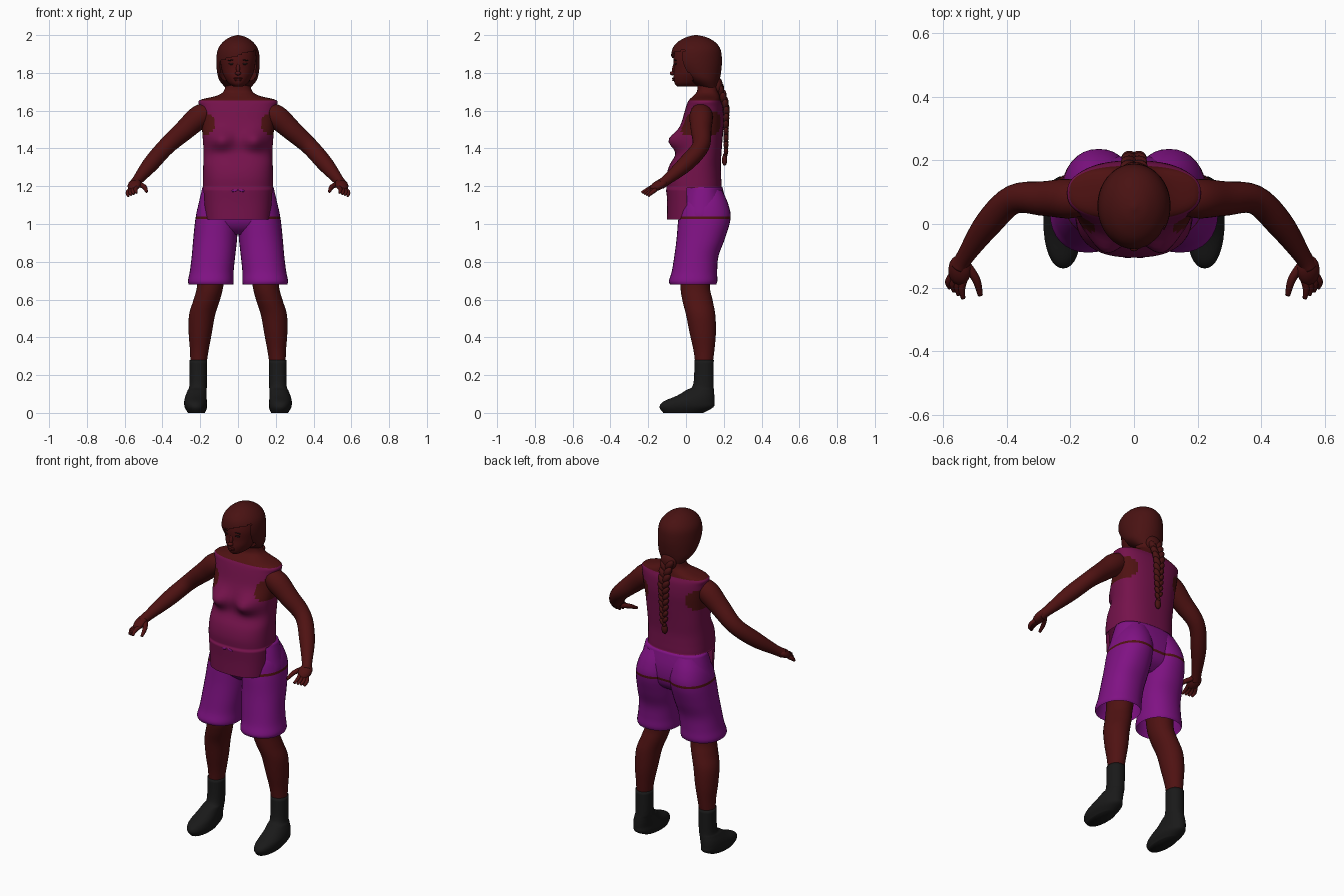
import bpy, bmesh
from math import sin, cos, pi, exp, radians
from mathutils import Vector, Matrix, Euler

cube = bpy.data.objects.get("Cube")
if cube:
    bpy.data.objects.remove(cube, do_unlink=True)


def material(name, red, green, blue):
    mat = bpy.data.materials.new(name)
    mat.use_nodes = True
    color = (red, green, blue, 1)
    mat.diffuse_color = color
    shader = mat.node_tree.nodes["Principled BSDF"]
    shader.inputs["Base Color"].default_value = color
    shader.inputs["Roughness"].default_value = .8
    return mat


SKIN = material("dark_skin", .078, .006, .006)
HAIR = material("auburn_hair", .066, .006, .006)
SHIRT = material("plum_shirt", .175, .006, .07)
SHORTS = material("purple_shorts", .215, .006, .23)
BLACK = material("black_footwear", .01, .01, .01)
DARK = material("dark_eyes", .012, .004, .004)


def finish(name, bm, mats, rule=None):
    """Store a bmesh as a smooth object; rule(center) gives a material slot."""
    bmesh.ops.recalc_face_normals(bm, faces=bm.faces)
    for face in bm.faces:
        face.smooth = True
        if rule:
            face.material_index = rule(face.calc_center_median())
    mesh = bpy.data.meshes.new(name)
    bm.to_mesh(mesh)
    bm.free()
    for mat in mats:
        mesh.materials.append(mat)
    obj = bpy.data.objects.new(name, mesh)
    bpy.context.collection.objects.link(obj)
    return obj


def smooth_rows(rows, steps):
    """Catmull-Rom interpolation of whole rows of numbers."""
    result = []
    for i in range(len(rows) - 1):
        a, b, c, d = (rows[min(max(i + k, 0), len(rows) - 1)] for k in (-1, 0, 1, 2))
        for step in range(steps):
            t = step / steps
            result.append([(2*q + (r - p)*t + (2*p - 5*q + 4*r - s)*t*t
                            + (3*q - p - 3*r + s)*t**3) / 2
                           for p, q, r, s in zip(a, b, c, d)])
    return result + [rows[-1]]


def skin_rings(rings, caps):
    bm = bmesh.new()
    loops = [[bm.verts.new(co) for co in ring] for ring in rings]
    count = len(loops[0])
    for low, high in zip(loops, loops[1:]):
        for j in range(count):
            k = (j + 1) % count
            bm.faces.new((low[j], low[k], high[k], high[j]))
    if caps:
        bm.faces.new(loops[0])
        bm.faces.new(loops[-1])
    return bm


def loft(rows, side=1, power=2.0, seg=32, steps=5, caps=True, cuts=()):
    """Stack level rings given as (z, center x, half width, front y, back y)."""
    def squash(v):
        return (1 if v >= 0 else -1) * abs(v) ** (2 / power)
    rings = []
    for z, cx, half, front, back in smooth_rows(rows, steps):
        angles = [2 * pi * j / seg for j in range(seg)]
        rings.append([(side * (cx + half * squash(cos(a))),
                       (front + back) / 2 + (back - front) / 2 * squash(sin(a)), z)
                      for a in angles])
    bm = skin_rings(rings, caps)
    for z in cuts:
        geom = bm.verts[:] + bm.edges[:] + bm.faces[:]
        bmesh.ops.bisect_plane(bm, geom=geom, plane_co=(0, 0, z), plane_no=(0, 0, 1))
    return bm


def tube(name, rows, mat, side=1, seg=16, steps=5):
    """Round limb through (x, y, z, radius) points."""
    path = smooth_rows(rows, steps)
    points = [Vector((side * p[0], p[1], p[2])) for p in path]
    rings = []
    for i, point in enumerate(points):
        tangent = points[min(i + 1, len(points) - 1)] - points[max(i - 1, 0)]
        u = tangent.cross(Vector((0, 0, 1))).normalized()
        v = tangent.cross(u).normalized()
        rings.append([point + path[i][3] * (u * cos(2*pi*j/seg) + v * sin(2*pi*j/seg))
                      for j in range(seg)])
    return finish(name, skin_rings(rings, True), [mat])


def ellipsoid(name, center, size, mat, turn=(0, 0, 0)):
    bm = bmesh.new()
    spin = Euler([radians(t) for t in turn]).to_matrix().to_4x4()
    matrix = Matrix.Translation(center) @ spin @ Matrix.Diagonal((*size, 1))
    bmesh.ops.create_uvsphere(bm, u_segments=16, v_segments=10, radius=1, matrix=matrix)
    return finish(name, bm, [mat])


def remove_faces(bm, rule):
    doomed = [f for f in bm.faces if rule(f.calc_center_median())]
    bmesh.ops.delete(bm, geom=doomed, context="FACES")


def centered(rows):
    return [(z, 0, *rest) for z, *rest in rows]


# Torso: sleeveless shirt, bare shoulders and neck
torso = loft(centered([
    (1.025, .175, -.1, .18), (1.11, .18, -.1, .18), (1.19, .185, -.104, .188),
    (1.25, .185, -.104, .186), (1.31, .184, -.088, .184), (1.38, .182, -.05, .188),
    (1.47, .188, -.045, .195), (1.55, .195, -.02, .2), (1.62, .204, 0, .195),
    (1.655, .203, .015, .183), (1.68, .11, .04, .178), (1.71, .072, .06, .17),
    (1.78, .062, .055, .165)]), power=2.5, seg=72, caps=False, cuts=(1.19, 1.654))
for v in torso.verts:
    if v.co.y < .03:
        v.co.y -= .054 * exp(-((abs(v.co.x) - .09) / .06)**2 - ((v.co.z - 1.44) / .05)**2)
remove_faces(torso, lambda c: c.y > .01 and c.z < 1.19)


def torso_color(c):
    armhole = ((abs(c.x) - .2) / .08)**2 + ((c.z - 1.53) / .065)**2 < 1
    return 1 if armhole or c.z > 1.654 else 0


finish("shirt_and_shoulders", torso, [SHIRT, SKIN], torso_color)
for s in (1, -1):
    ellipsoid("waist_knot", (s * .019, -.103, 1.177), (.017, .004, .006), SHORTS, (0, s * 12, 0))


# Shorts, with a dark seam around the hips
def seam(c):
    return 1 if 1.026 < c.z < 1.04 else 0


SEAM = (1.026, 1.04)
hips = loft(centered([(.945, .1, .02, .14), (.98, .19, -.02, .19), (1.03, .222, -.04, .212),
                      (1.11, .208, -.035, .212), (1.195, .188, -.01, .193)]),
            power=2.3, seg=48, cuts=SEAM)
finish("shorts_hips", hips, [SHORTS, SKIN], seam)
for s in (1, -1):
    leg = loft([(.68, .143, .118, -.085, .16), (.7, .144, .121, -.09, .166),
                (.75, .139, .116, -.075, .165), (.83, .13, .115, -.062, .172),
                (.92, .121, .116, -.05, .205), (1.03, .112, .113, -.04, .236),
                (1.11, .105, .1, -.02, .222), (1.18, .095, .07, .04, .19)],
               side=s, power=2.2, caps=False, cuts=SEAM)
    finish("shorts_leg", leg, [SHORTS, SKIN], seam)

# Legs, socks and shoes
for s in (1, -1):
    leg = loft([(.25, .21, .042, .05, .14), (.33, .205, .049, .04, .15),
                (.42, .2, .061, .02, .158), (.52, .19, .069, 0, .155),
                (.6, .165, .07, -.02, .14), (.68, .146, .07, -.03, .126),
                (.85, .13, .08, -.03, .14)], side=s)
    finish("leg", leg, [SKIN])
    shoe = loft([(0, .22, .045, -.12, .09), (.03, .223, .059, -.14, .145),
                 (.06, .225, .06, -.12, .15), (.09, .222, .056, -.05, .15),
                 (.12, .216, .05, 0, .148), (.15, .211, .046, .038, .146),
                 (.28, .21, .047, .045, .147)], side=s, power=2.2)
    finish("sock_and_shoe", shoe, [BLACK])

# Arms, hands and fingers
for s in (1, -1):
    tube("arm", [(.13, .08, 1.6, .045), (.2, .08, 1.57, .062), (.28, .08, 1.5, .055),
                 (.38, .077, 1.41, .046), (.46, 0, 1.32, .043), (.53, -.1, 1.235, .028),
                 (.55, -.135, 1.21, .027)], SKIN, s, seg=24)
    ellipsoid("palm", (s * .549, -.145, 1.206), (.037, .052, .024), SKIN, (28, s * 15, s * 12))
    for i in range(4):
        x = .53 + .014 * i
        z = 1.2 - .006 * i
        tube("finger", [(x, -.16, z, .012), (x + .012, -.2 + .006 * i, z - .016, .011),
                        (x + .008, -.234 + .011 * i, z - .034, .007)], SKIN, s, seg=10)
    tube("thumb", [(.53, -.125, 1.213, .014), (.497, -.175, 1.197, .013),
                   (.484, -.224, 1.172, .008)], SKIN, s, seg=10)

# Head and face
head = loft(centered([(1.728, .025, -.045, .06), (1.745, .05, -.06, .09),
                      (1.78, .073, -.066, .12), (1.82, .087, -.064, .14),
                      (1.88, .095, -.066, .15), (1.94, .085, -.05, .15),
                      (1.98, .04, 0, .1)]))
finish("head", head, [SKIN])
ellipsoid("nose_bridge", (0, -.063, 1.825), (.01, .01, .03), SKIN, (-12, 0, 0))
ellipsoid("nose_tip", (0, -.072, 1.798), (.016, .014, .011), SKIN)
ellipsoid("upper_lip", (0, -.066, 1.771), (.024, .008, .005), SKIN)
ellipsoid("lower_lip", (0, -.065, 1.762), (.02, .008, .006), SKIN)
for s in (1, -1):
    ellipsoid("eye", (s * .036, -.056, 1.848), (.014, .004, .006), DARK, (0, 0, s * 18))
    ellipsoid("eyebrow", (s * .038, -.057, 1.867), (.019, .004, .003), DARK, (0, s * 8, s * 18))

# Hair cap with a swept fringe and an open face
hair = loft(centered([(1.72, .065, .08, .172), (1.76, .098, .01, .178),
                      (1.8, .11, -.04, .185), (1.86, .115, -.076, .19),
                      (1.92, .108, -.074, .184), (1.96, .083, -.048, .158),
                      (1.988, .045, .0, .11), (2.0, .006, .045, .06)]),
            seg=64, steps=7)
remove_faces(hair, lambda c: c.y < .035 and abs(c.x) < .094 and c.z < 1.892 + .3 * c.x)
finish("hair_cap", hair, [HAIR])

# Braid: paired slanted strands down the back
COUNT = 10
ellipsoid("braid_root", (0, .165, 1.73), (.05, .03, .05), HAIR)
for i in range(COUNT):
    t = i / (COUNT - 1)
    y = .182 + .032 * sin(pi * min(t * 1.3, .62))
    size = 1 - .4 * t
    for s in (1, -1):
        ellipsoid("braid_strand", (s * .017 * size, y, 1.71 - .32 * t - .008 * s),
                  (.02 * size, .02 * size, .036 * size), HAIR, (0, s * 35, 0))
ellipsoid("braid_tie", (0, .208, 1.365), (.012, .012, .012), HAIR)
ellipsoid("braid_tuft", (0, .204, 1.338), (.018, .014, .03), HAIR)
